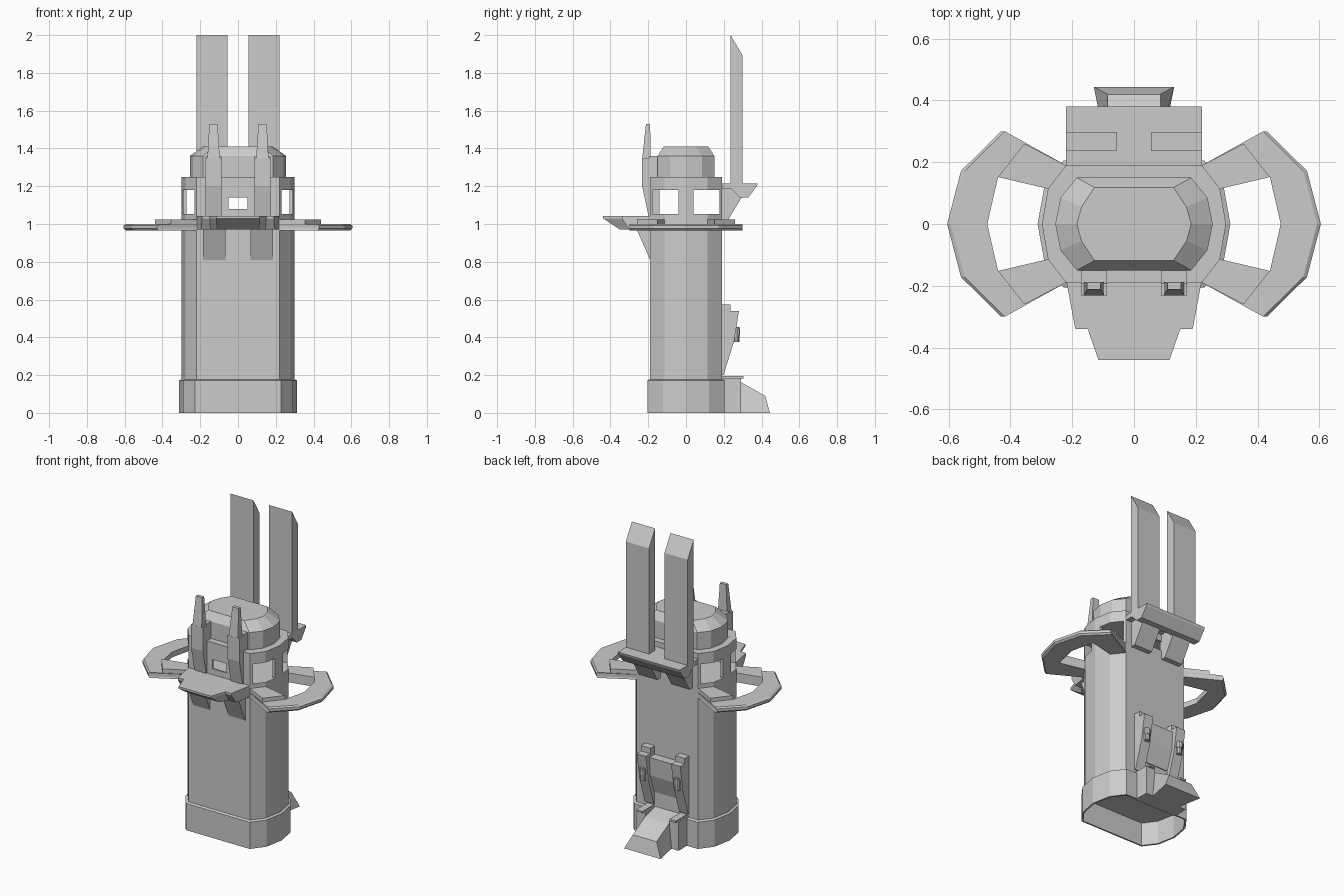
import bpy, bmesh
from mathutils import Vector

if "Cube" in bpy.data.objects:
    bpy.data.objects.remove(bpy.data.objects["Cube"])


def loft(name, rings):
    """Skin equal-length rings of 3D points and cap both ends."""
    bm = bmesh.new()
    vs = [[bm.verts.new(p) for p in r] for r in rings]
    n = len(rings[0])
    bm.faces.new(vs[0])
    bm.faces.new(vs[-1])
    for a, b in zip(vs, vs[1:]):
        for i in range(n):
            j = (i + 1) % n
            bm.faces.new((a[i], a[j], b[j], b[i]))
    bmesh.ops.recalc_face_normals(bm, faces=bm.faces)
    me = bpy.data.meshes.new(name)
    bm.to_mesh(me)
    bm.free()
    ob = bpy.data.objects.new(name, me)
    bpy.context.collection.objects.link(ob)
    return ob


def flat(pts, z):
    return [(x, y, z) for x, y in pts]


def prism(name, pts, z0, z1):
    return loft(name, [flat(pts, z0), flat(pts, z1)])


def slab(name, yz, x0, x1):
    return loft(name, [[(x, y, z) for y, z in yz] for x in (x0, x1)])


def rect(x0, x1, y0, y1):
    return [(x0, y0), (x1, y0), (x1, y1), (x0, y1)]


def box(name, x0, x1, y0, y1, z0, z1):
    return prism(name, rect(x0, x1, y0, y1), z0, z1)


def outline(cx, cy, mx, my, x):
    """Ten-sided section: flat front and back, bowed sides."""
    return [(-cx, -cy), (cx, -cy), (mx, -my), (x, 0), (mx, my),
            (cx, cy), (-cx, cy), (-mx, my), (-x, 0), (-mx, -my)]


def mirrored(pts):
    return pts + [(-x, y) for x, y in reversed(pts)]


# Tower shaft and hollow skirt
body = outline(.22, .19, .278, .115, .298)
skirt = outline(.228, .205, .29, .122, .312)
inner = outline(.222, .195, .28, .116, .302)
prism("tower_shaft", body, .16, 1.05)
loft("base_skirt", [flat(inner, .15), flat(inner, 0), flat(skirt, 0),
                    flat(skirt, .172), flat(body, .178)])

# Cabin with window openings
cabin = prism("cabin", body, 1.045, 1.25)
cutters = [prism("cut_room", outline(.212, .178, .262, .108, .28), 1.05, 1.18),
           box("cut_view_slot", -.05, .05, -.3, .3, 1.08, 1.14)]
for s in (1, -1):
    y0, y1 = sorted((s * .04, s * .177))
    cutters.append(box("cut_side_window", -.4, .4, y0, y1, 1.052, 1.179))
for c in cutters:
    m = cabin.modifiers.new("cut", 'BOOLEAN')
    m.object = c
    m.operation = 'DIFFERENCE'
    m.solver = 'EXACT'
    c.hide_render = True
    c.hide_viewport = True
    c.display_type = 'WIRE'

# Domed roof with chamfered top
dome = outline(.185, .15, .238, .085, .255)
loft("roof_dome", [flat(dome, 1.245), flat(dome, 1.36),
                   flat(outline(.128, .118, .17, .055, .185), 1.41)])

# Front platform with undercut prow
top = mirrored([(.22, -.18), (.19, -.34), (.15, -.34), (.115, -.44)])
low = mirrored([(.22, -.18), (.195, -.30), (.145, -.30), (.11, -.35)])
loft("front_platform", [flat(low, .97), flat(top, 1.03), flat(top, 1.043)])

# Rear shelf
slab("rear_shelf", [(.18, 1.215), (.38, 1.215), (.375, 1.2), (.33, 1.14),
                    (.285, 1.14), (.24, 1.185), (.18, 1.185)], -.22, .22)

# Sloped panel low on the back
slab("rear_panel", [(.18, .52), (.245, .52), (.235, .40), (.195, .28), (.18, .28)], -.09, .09)

# Ramp at the foot of the back
loft("rear_ramp", [
    [(-.085, .19, .185), (.085, .19, .185), (.09, .19, 0), (-.09, .19, 0)],
    [(-.085, .295, .16), (.085, .295, .16), (.10, .295, 0), (-.10, .295, 0)],
    [(-.085, .42, .09), (.085, .42, .09), (.13, .444, 0), (-.13, .444, 0)]])

for s, side in ((1, "right"), (-1, "left")):
    # Side loop: lower ring with bevelled rim, and raised arms
    outer = [(.22, .19), (.43, .30), (.56, .172), (.605, 0),
             (.56, -.172), (.43, -.30), (.22, -.19)]
    hole = [(.27, -.112), (.44, -.152), (.475, 0), (.44, .152), (.27, .112)]

    def ring(inset, z):
        pts = [(x - inset if x > .3 else x, y) for x, y in outer] + hole
        return [(s * x, y, z) for x, y in pts]
    loft(side + "_loop", [ring(.012, .965), ring(0, .975), ring(0, .992), ring(.012, 1.0)])
    for e, end in ((1, "rear"), (-1, "front")):
        arm = [(.22, .19), (.355, .26), (.44, .152), (.27, .112)]
        prism(side + "_" + end + "_arm", [(s * x, e * y) for x, y in arm], .99, 1.025)

    # Brackets below the front platform
    slab(side + "_front_bracket", [(-.18, .81), (-.19, .81), (-.265, .98), (-.18, .98)],
         s * .065, s * .185)

    # Front posts with tapered antennas
    slab(side + "_front_post", [(-.14, 1.36), (-.195, 1.36), (-.195, 1.35), (-.232, 1.35),
                                (-.232, 1.2), (-.198, 1.04), (-.14, 1.04)],
         s * .088, s * .172)
    foot = rect(s * .096, s * .162, -.232, -.187)
    tip = rect(s * .108, s * .152, -.212, -.19)
    loft(side + "_antenna", [flat(foot, 1.345), flat(tip, 1.53)])

    # Rear fins with slanted tops, and their brackets
    slab(side + "_fin", [(.236, 1.2), (.298, 1.2), (.298, 1.895), (.236, 2.0)],
         s * .055, s * .22)
    slab(side + "_rear_bracket", [(.18, 1.02), (.222, 1.02), (.30, 1.15), (.28, 1.19),
                                  (.18, 1.19)], s * .05, s * .18)

    # Rails beside the rear panel, each with a small canister
    slab(side + "_panel_rail", [(.18, .575), (.235, .575), (.235, .54), (.28, .54),
                                (.255, .38), (.198, .2), (.18, .2)], s * .09, s * .155)
    for r, z, h, part in ((.018, .415, .08, "canister"), (.023, .43, .035, "canister_band")):
        bpy.ops.mesh.primitive_cylinder_add(vertices=10, radius=r, depth=h,
                                            location=(s * .123, .264, z))
        bpy.context.object.name = side + "_" + part

    # Posts with caps beside the ramp
    x0, x1 = s * .085, s * .15
    box(side + "_ramp_post", x0, x1, .19, .29, 0, .185)
    box(side + "_ramp_post_cap", s * .095, s * .14, .19, .305, .182, .194)
